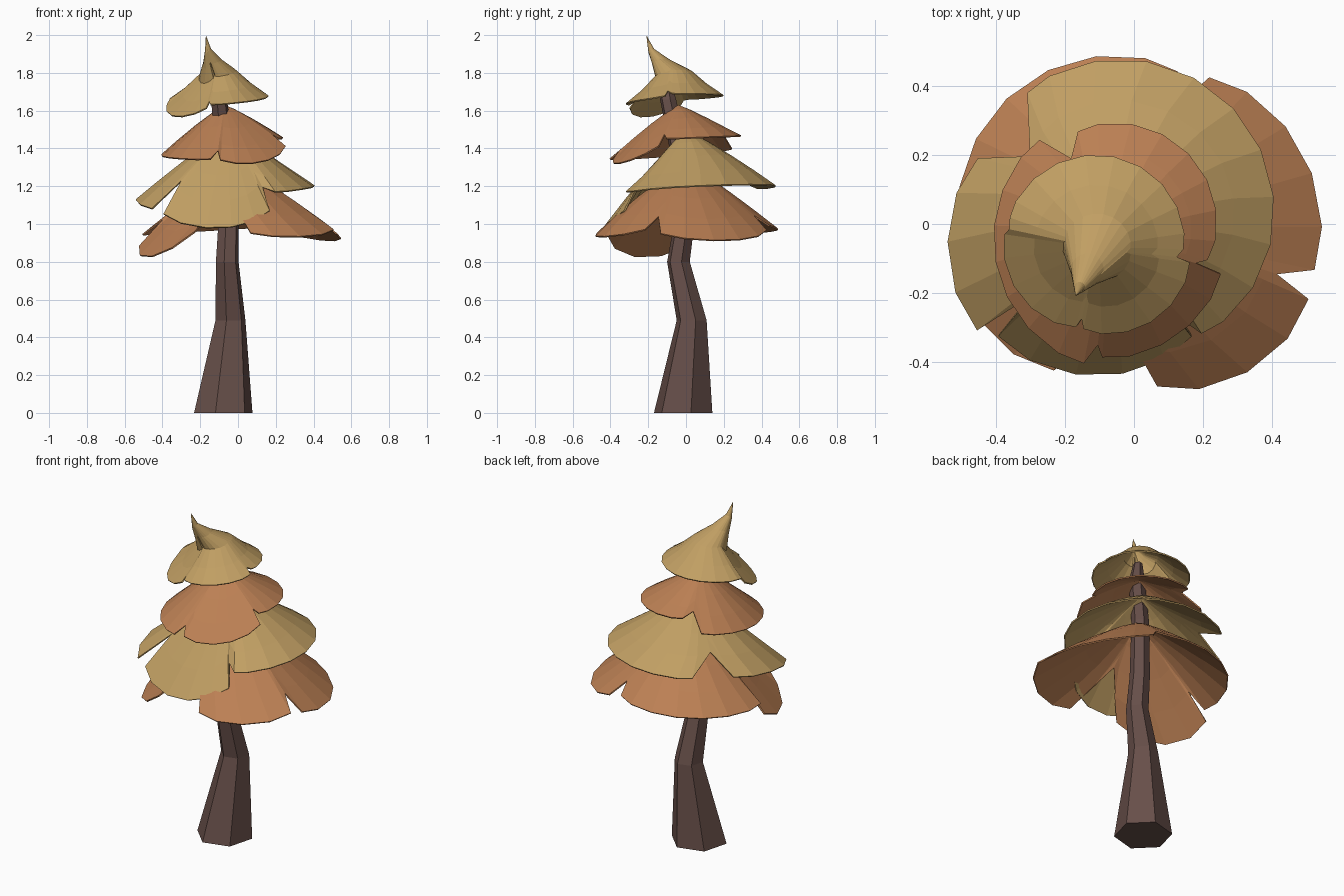
import bpy, bmesh, math
from mathutils import Vector

if "Cube" in bpy.data.objects:
    bpy.data.objects.remove(bpy.data.objects["Cube"])


def material(name, rgb):
    m = bpy.data.materials.new(name)
    m.diffuse_color = (*rgb, 1)
    m.use_nodes = True
    m.node_tree.nodes["Principled BSDF"].inputs["Base Color"].default_value = m.diffuse_color
    return m


bark = material("dark brown bark", (0.135, 0.078, 0.067))
orange = material("orange leaf", (0.50, 0.215, 0.088))
tan = material("tan leaf", (0.53, 0.345, 0.125))


def finish(bm, name, mat):
    me = bpy.data.meshes.new(name)
    bm.to_mesh(me)
    bm.free()
    ob = bpy.data.objects.new(name, me)
    bpy.context.collection.objects.link(ob)
    me.materials.append(mat)
    return ob


def quadratic(v, t):
    """Curve through three values at t = 0, 0.5, 1."""
    return (v[0] * (1 - t) * (1 - 2 * t) + v[1] * 4 * t * (1 - t) + v[2] * t * (2 * t - 1))


# Crooked six-sided trunk: x, y, z, radius
def trunk(path, sides=6):
    bm = bmesh.new()
    rings = []
    for x, y, z, r in path:
        angles = [math.tau * (i + 0.25) / sides for i in range(sides)]
        rings.append([bm.verts.new((x + r * math.cos(a), y + r * math.sin(a), z)) for a in angles])
    for lo, hi in zip(rings, rings[1:]):
        for i in range(sides):
            j = (i + 1) % sides
            bm.faces.new((lo[i], lo[j], hi[j], hi[i]))
    bm.faces.new(rings[0][::-1])
    bm.faces.new(rings[-1])
    finish(bm, "trunk", bark)


trunk([(-0.078, -0.015, 0, 0.16), (-0.04, 0.03, 0.49, 0.082), (-0.057, -0.04, 0.8, 0.062),
       (-0.05, -0.01, 1.0, 0.056), (-0.07, -0.03, 1.35, 0.049), (-0.1, -0.095, 1.66, 0.044),
       (-0.12, -0.11, 1.78, 0.025)])


# Drooping leaf skirt: one sheet around a tip, its rim split into lobes by notches.
# Lobe, counterclockwise: (start angle, end angle, three rim radii, three rim
# heights, reach of the notch that follows it)
def leaf_tier(name, mat, tip, base, power, rows, lobes):
    bm = bmesh.new()
    tip, base = Vector(tip), Vector(base)
    apex = bm.verts.new(tip)

    # inner = (angle, radius, height) shared near the tip, outer = same at the rim
    def column(inner, outer, reach):
        col = []
        for f in rows:
            g = f * reach
            angle, r, zr = [p + (q - p) * f ** 2 for p, q in zip(inner, outer)]
            a = math.radians(angle)
            c = tip.xy.lerp(base, min(1, g * 3))
            z = tip.z + (zr - tip.z) * g ** power
            col.append(bm.verts.new((c.x + r * g * math.cos(a), c.y + r * g * math.sin(a), z)))
        return col

    # notch after each lobe, halfway to the next lobe: angle, radius, height
    count = len(lobes)
    notch = []
    for i, lobe in enumerate(lobes):
        nxt = lobes[(i + 1) % count]
        turn = 360 if i == count - 1 else 0
        notch.append(((lobe[1] + nxt[0] + turn) / 2, (lobe[2][2] + nxt[2][0]) / 2,
                      (lobe[3][2] + nxt[3][0]) / 2))

    columns = []
    for i, (a0, a1, radii, heights, reach) in enumerate(lobes):
        n0, n1 = notch[i - 1], notch[i]
        start = n0[0] - (360 if i == 0 else 0)
        n = max(4, round((a1 - a0) / 17))
        for t in [0.04] + [k / n for k in range(1, n)] + [0.96]:
            inner = (start + (n1[0] - start) * t, quadratic((n0[1], radii[1], n1[1]), t),
                     quadratic((n0[2], heights[1], n1[2]), t))
            outer = (a0 + (a1 - a0) * t, quadratic(radii, t), quadratic(heights, t))
            columns.append(column(inner, outer, 0.985 if t in (0.04, 0.96) else 1))
        columns.append(column(n1, n1, reach))
    for p, q in zip(columns, columns[1:] + columns[:1]):
        bm.faces.new((apex, p[0], q[0]))
        for k in range(len(rows) - 1):
            bm.faces.new((p[k], p[k + 1], q[k + 1], q[k]))
    ob = finish(bm, name, mat)
    solid = ob.modifiers.new("leaf thickness", 'SOLIDIFY')
    solid.thickness = 0.008
    solid.offset = -1


leaf_tier("bottom_leaves", orange, (-0.02, 0, 1.32), (-0.02, 0), 1.12, (0.25, 0.5, 0.75, 1), [
    (-82, -20, (0.48, 0.555, 0.58), (0.95, 0.935, 0.97), 0.8),
    (-17, 64, (0.57, 0.55, 0.49), (0.95, 0.915, 0.97), 0.82),
    (67, 184, (0.47, 0.505, 0.49), (0.99, 0.96, 0.94), 0.75),
    (178, 246, (0.51, 0.515, 0.48), (0.89, 0.83, 0.97), 0.5)])

leaf_tier("lower_middle_leaves", tan, (-0.05, 0, 1.5), (-0.05, 0), 1.1, (0.25, 0.5, 0.75, 1), [
    (-60, 132, (0.4, 0.475, 0.465), (1.16, 1.21, 1.18), 0.7),
    (152, 220, (0.45, 0.495, 0.52), (1.16, 1.13, 1.07), 0.65),
    (220, 307, (0.485, 0.445, 0.395), (1.06, 0.98, 1.08), 0.82)])

leaf_tier("upper_middle_leaves", orange, (-0.07, -0.04, 1.63), (-0.07, -0.04), 1.15, (0.16, 0.45, 0.75, 1), [
    (-18, 112, (0.29, 0.335, 0.325), (1.45, 1.465, 1.47), 0.75),
    (120, 264, (0.36, 0.34, 0.385), (1.4, 1.36, 1.34), 0.85),
    (263, 345, (0.355, 0.345, 0.345), (1.34, 1.33, 1.42), 0.82)])

leaf_tier("top_leaves", tan, (-0.17, -0.21, 2.0), (-0.105, -0.07), 0.52, (0.06, 0.18, 0.37, 0.68, 1), [
    (-8, 168, (0.25, 0.27, 0.275), (1.69, 1.685, 1.66), 0.95),
    (168, 258, (0.28, 0.265, 0.24), (1.64, 1.57, 1.62), 0.88),
    (256, 355, (0.24, 0.265, 0.275), (1.63, 1.65, 1.68), 0.88)])
